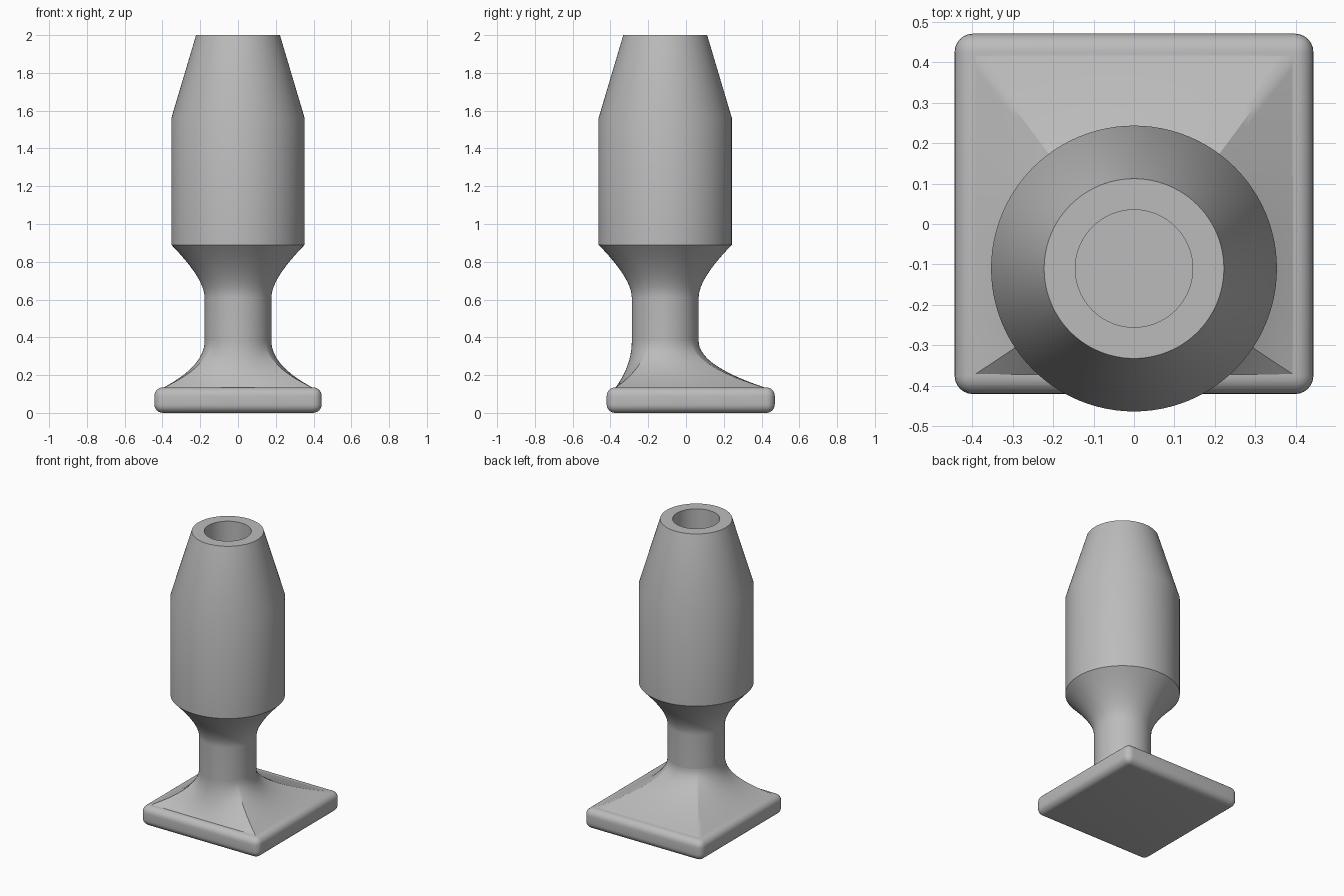
import bpy, bmesh, math
from mathutils import Vector

cube = bpy.data.objects.get("Cube")
if cube:
    bpy.data.objects.remove(cube, do_unlink=True)

AXIS_Y = -0.11       # the stem stands forward of the base centre
NECK_R = 0.177

grey = bpy.data.materials.new("plain grey")
grey.use_nodes = True
grey.diffuse_color = (0.5, 0.5, 0.5, 1)
grey.node_tree.nodes["Principled BSDF"].inputs["Base Color"].default_value = (0.5, 0.5, 0.5, 1)


def finish(bm, name, angle=30):
    bmesh.ops.recalc_face_normals(bm, faces=bm.faces)
    mesh = bpy.data.meshes.new(name)
    bm.to_mesh(mesh)
    bm.free()
    mesh.materials.append(grey)
    obj = bpy.data.objects.new(name, mesh)
    bpy.context.collection.objects.link(obj)
    bpy.ops.object.select_all(action="DESELECT")
    obj.select_set(True)
    bpy.context.view_layer.objects.active = obj
    bpy.ops.object.shade_smooth_by_angle(angle=math.radians(angle))
    return obj


def bezier(a, b, c, t):
    return a * (1 - t) ** 2 + b * 2 * t * (1 - t) + c * t * t


def loft(rings):
    """Skin a stack of closed rings with quads."""
    bm = bmesh.new()
    rows = [[bm.verts.new(p) for p in ring] for ring in rings]
    n = len(rows[0])
    for low, high in zip(rows, rows[1:]):
        for i in range(n):
            j = (i + 1) % n
            bm.faces.new((low[i], low[j], high[j], high[i]))
    return bm, rows


# Rounded base plate
bm = bmesh.new()
bmesh.ops.create_cube(bm, size=1)
for v in bm.verts:
    v.co = (v.co.x * 0.886, v.co.y * 0.89 + 0.025, (v.co.z + 0.5) * 0.135)
bmesh.ops.bevel(bm, geom=bm.edges[:], offset=0.045, segments=6,
                profile=0.5, affect="EDGES")
finish(bm, "base_plate")

# Skirt: rectangle on the plate sweeping up into the round neck
corners = [Vector(p) for p in ((0.398, -0.375), (0.398, 0.425), (-0.398, 0.425), (-0.398, -0.375))]
STEPS = 24
edge = [a.lerp(b, i / STEPS) for a, b in zip(corners, corners[1:] + corners[:1])
        for i in range(STEPS)]
rings = []
for k in range(17):
    ring = []
    for p in edge:
        out = (p - Vector((0, AXIS_Y))).normalized() * NECK_R
        top = Vector((out.x, out.y + AXIS_Y, 0.38))
        bend = Vector((top.x, top.y, 0.25))
        ring.append(bezier(top, bend, Vector((p.x, p.y, 0.132)), k / 16))
    rings.append(ring)
bm, rows = loft(rings)
finish(bm, "base_skirt")

# Neck, flare, barrel, taper and blind bore turned in one profile
flare = [bezier(Vector((NECK_R, 0.61)), Vector((NECK_R, 0.71)), Vector((0.353, 0.89)), t / 12)
         for t in range(13)]
profile = [(NECK_R - 0.001, 0.14), (NECK_R, 0.37), *flare, (0.353, 1.56),
           (0.222, 2.0), (0.145, 2.0), (0.145, 1.1)]
SIDES = 96
rings = [[(r * math.cos(math.tau * i / SIDES), AXIS_Y + r * math.sin(math.tau * i / SIDES), z)
          for i in range(SIDES)] for r, z in profile]
bm, rows = loft(rings)
bm.faces.new(rows[0])
bm.faces.new(rows[-1])
finish(bm, "stem_and_barrel")
